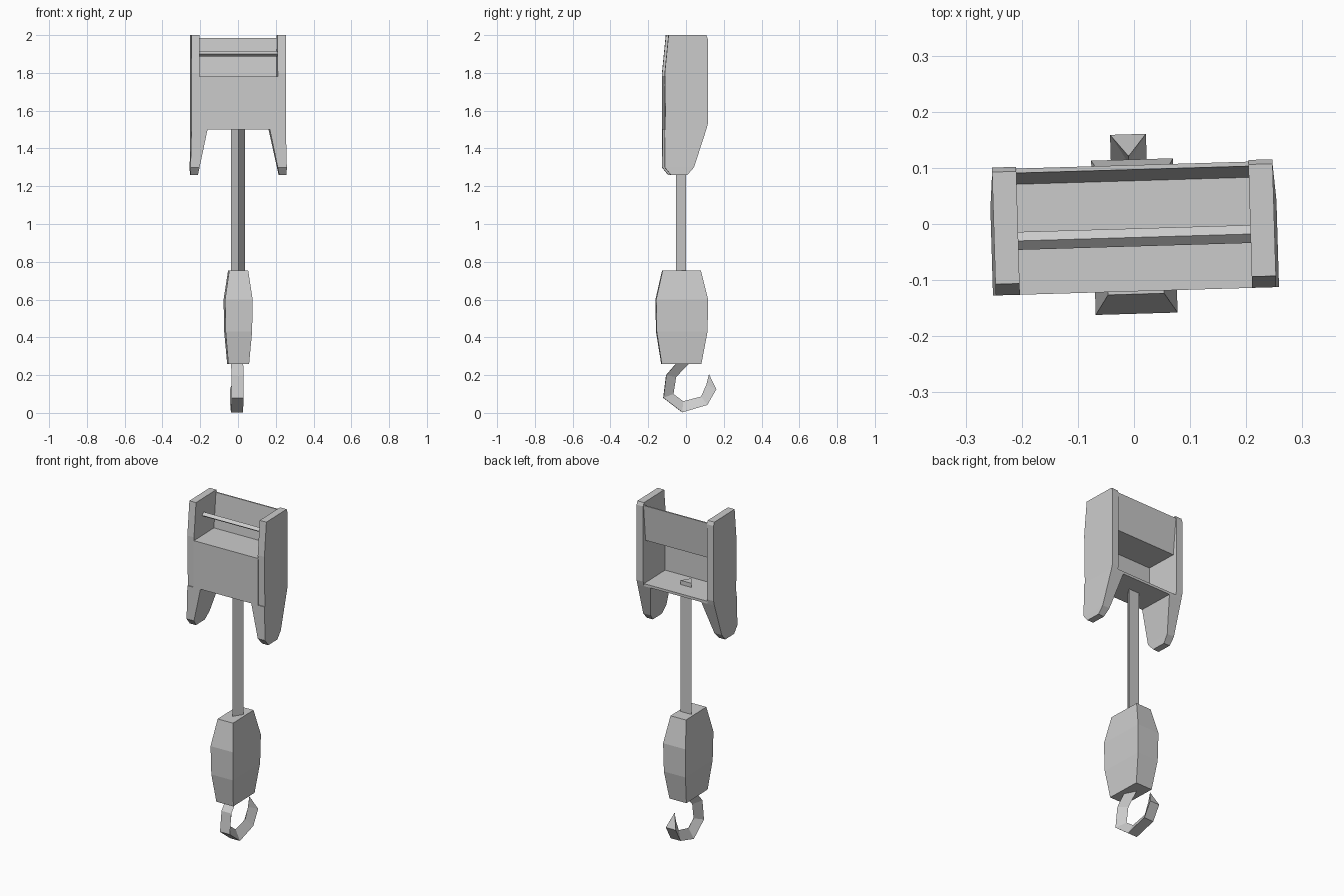
import bpy, bmesh, math
from mathutils import Matrix

if "Cube" in bpy.data.objects:
    bpy.data.objects.remove(bpy.data.objects["Cube"])

TURN = Matrix.Rotation(math.radians(1.7), 4, 'Z')  # whole model is slightly turned


def loft(name, rings, mirror=False):
    """Join equal-length rings of points into a closed, flat-shaded solid."""
    bm = bmesh.new()
    loops = [[bm.verts.new(p) for p in r] for r in rings]
    n = len(loops[0])
    for a, b in zip(loops, loops[1:]):
        for i in range(n):
            j = (i + 1) % n
            bm.faces.new((a[i], a[j], b[j], b[i]))
    bm.faces.new(loops[0][::-1])
    bm.faces.new(loops[-1])
    if mirror:
        dup = bmesh.ops.duplicate(bm, geom=bm.verts[:] + bm.edges[:] + bm.faces[:])
        for v in dup["geom"]:
            if isinstance(v, bmesh.types.BMVert):
                v.co.x *= -1
    bmesh.ops.remove_doubles(bm, verts=bm.verts[:], dist=1e-5)
    bmesh.ops.recalc_face_normals(bm, faces=bm.faces[:])
    bm.transform(TURN)
    me = bpy.data.meshes.new(name)
    bm.to_mesh(me)
    bm.free()
    ob = bpy.data.objects.new(name, me)
    bpy.context.collection.objects.link(ob)
    return ob


def extrude_x(name, profile, x0, x1, mirror=False):
    return loft(name, [[(x, y, z) for y, z in profile] for x in (x0, x1)], mirror)


def rect(x0, x1, y0, y1, z):
    return [(x0, y0, z), (x1, y0, z), (x1, y1, z), (x0, y1, z)]


# Side plates of the housing
extrude_x("side_plates",
          [(-0.10, 2.0), (0.10, 2.0), (0.108, 1.98), (0.108, 1.53), (0.10, 1.50),
           (-0.115, 1.50), (-0.12, 1.80)], 0.207, 0.25, True)

# Tapered legs below the plates
loft("legs", [rect(0.165, 0.25, -0.12, 0.10, 1.50),
              rect(0.207, 0.255, -0.12, 0.035, 1.30),
              rect(0.215, 0.255, -0.088, 0.0, 1.26)], True)

# Folded centre: back panel, shelf, front panel and floor
extrude_x("housing_centre",
          [(0.105, 1.985), (0.084, 1.768), (-0.108, 1.768), (-0.108, 1.515),
           (0.10, 1.515), (0.10, 1.50), (-0.12, 1.50), (-0.12, 1.78),
           (0.077, 1.78), (0.097, 1.985)], -0.21, 0.21)

# Cross rod above the shelf
extrude_x("cross_rod", [(-0.008, 1.905), (-0.024, 1.915), (-0.04, 1.90), (-0.024, 1.888)],
          -0.208, 0.208)

# Three-sided cable
loft("cable", [[(-0.036, 0.0, z), (0.0, -0.053, z), (0.036, 0.0, z)] for z in (0.74, 1.54)])

# Weight block
loft("weight_block", [rect(-w, w, y0, y1, z) for w, y0, y1, z in (
    (0.055, -0.13, 0.08, 0.26), (0.07, -0.157, 0.112, 0.43),
    (0.073, -0.16, 0.115, 0.60), (0.05, -0.125, 0.077, 0.755))])

# Hook: three-sided section, flat outside and ridged inside, ending in a point
outer = [(-0.045, 0.27), (-0.105, 0.20), (-0.12, 0.08), (-0.02, 0.003), (0.112, 0.042), (0.16, 0.125)]
inner = [(0.025, 0.27), (-0.052, 0.19), (-0.066, 0.10), (-0.015, 0.062), (0.08, 0.086), (0.108, 0.15)]
tip = [(-0.006, 0.122, 0.205)] * 3
loft("hook", [[(-0.038, *o), (0.026, *o), (-0.006, *i)] for o, i in zip(outer, inner)])
loft_tip = [[(-0.038, *outer[-1]), (0.026, *outer[-1]), (-0.006, *inner[-1])],
            [(x + d, y, z) for (x, y, z), d in zip(tip, (-0.001, 0.001, 0))]]
loft("hook_tip", loft_tip)
